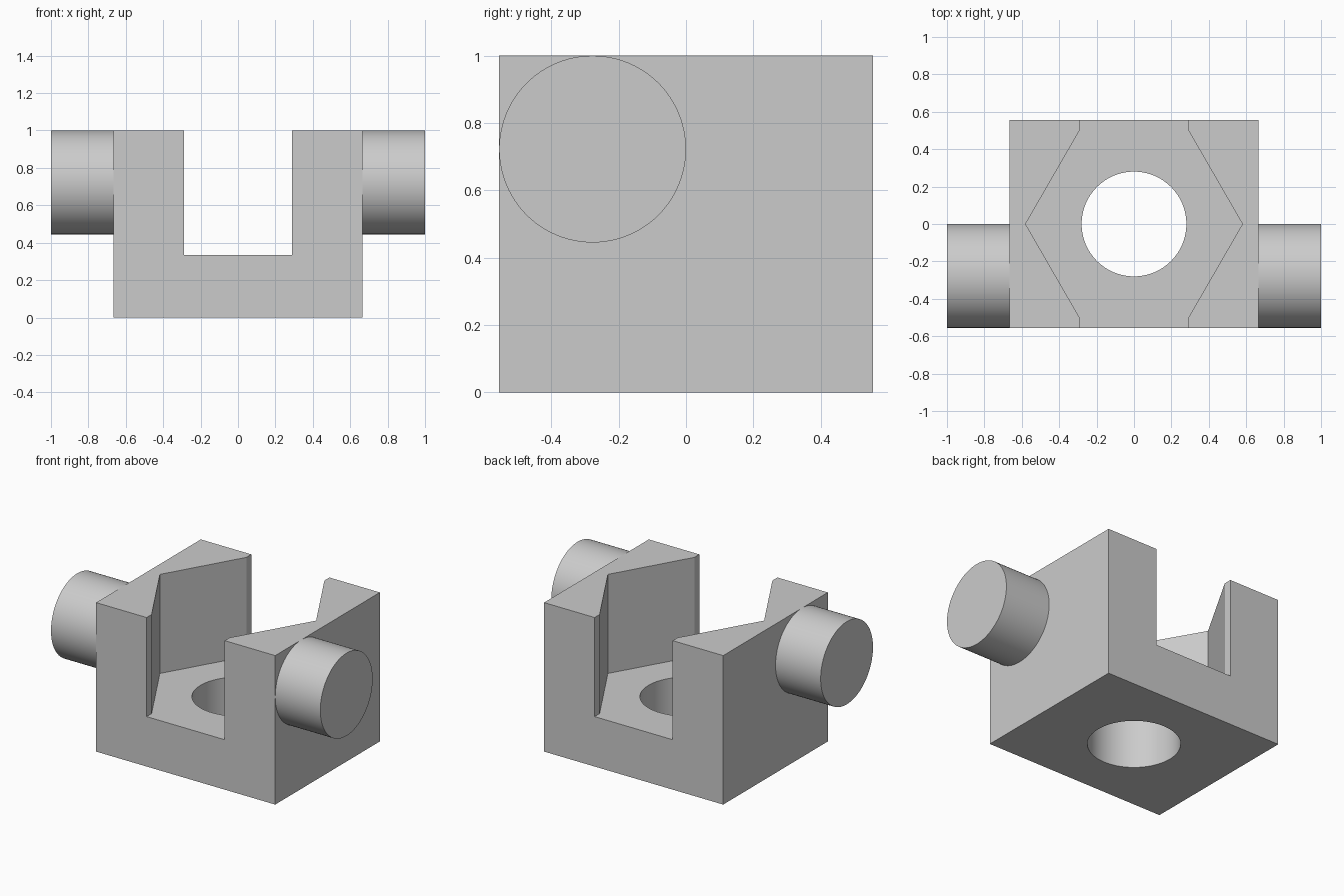
import bpy
import bmesh
import math

if "Cube" in bpy.data.objects:
    bpy.data.objects.remove(bpy.data.objects["Cube"], do_unlink=True)

HALF_X, HALF_Y, HEIGHT = 0.665, 0.555, 1.0
FLOOR = 0.335
HEX_R = 0.58
HOLE_R = 0.28
PIN_R = HALF_Y / 2

grey = bpy.data.materials.new("light grey")
grey.use_nodes = True
colour = (0.6, 0.6, 0.6, 1)
grey.diffuse_color = colour
grey.node_tree.nodes["Principled BSDF"].inputs["Base Color"].default_value = colour


def prism(name, outline, z0, z1):
    """Extrude an xy outline upwards from z0 to z1."""
    bm = bmesh.new()
    face = bm.faces.new([bm.verts.new((x, y, z0)) for x, y in outline])
    extruded = bmesh.ops.extrude_face_region(bm, geom=[face])["geom"]
    verts = [v for v in extruded if isinstance(v, bmesh.types.BMVert)]
    bmesh.ops.translate(bm, vec=(0, 0, z1 - z0), verts=verts)
    bmesh.ops.recalc_face_normals(bm, faces=bm.faces)
    mesh = bpy.data.meshes.new(name)
    bm.to_mesh(mesh)
    bm.free()
    obj = bpy.data.objects.new(name, mesh)
    bpy.context.collection.objects.link(obj)
    mesh.materials.append(grey)
    return obj


def circle(radius, count=96):
    return [(radius * math.cos(math.tau * i / count),
             radius * math.sin(math.tau * i / count)) for i in range(count)]


def activate(obj):
    bpy.ops.object.select_all(action='DESELECT')
    obj.select_set(True)
    bpy.context.view_layer.objects.active = obj


def cut(target, cutter):
    cutter.hide_render = True
    mod = target.modifiers.new("cut", 'BOOLEAN')
    mod.operation = 'DIFFERENCE'
    mod.solver = 'EXACT'
    mod.object = cutter
    activate(target)
    bpy.ops.object.modifier_apply(modifier=mod.name)
    bpy.data.objects.remove(cutter, do_unlink=True)


# Block
block = prism("block", [(-HALF_X, -HALF_Y), (HALF_X, -HALF_Y),
                        (HALF_X, HALF_Y), (-HALF_X, HALF_Y)], 0, HEIGHT)

# Hexagonal nut pocket, opened to the front and back by a straight slot
w, h, out = HEX_R / 2, HEX_R * math.sqrt(3) / 2, HALF_Y + 0.2
pocket = [(HEX_R, 0), (w, h), (w, out), (-w, out),
          (-HEX_R, 0), (-w, -out), (w, -out), (w, -h)]
pocket.insert(4, (-w, h))
pocket.insert(6, (-w, -h))
cut(block, prism("pocket_cutter", pocket, FLOOR, HEIGHT + 0.2))

# Bolt hole through the floor
cut(block, prism("hole_cutter", circle(HOLE_R), -0.2, FLOOR + 0.2))

# Side pins, flush with the top and front of the block
pins = []
for name, side in (("left_pin", 1), ("right_pin", -1)):
    pin = prism(name, circle(PIN_R), HALF_X - 0.01, 1.0)
    pin.rotation_euler.y = side * math.pi / 2
    pin.location = (0, -PIN_R, HEIGHT - PIN_R)
    pins.append(pin)

for obj in [block] + pins:
    activate(obj)
    bpy.ops.object.shade_smooth_by_angle(angle=math.radians(25))
